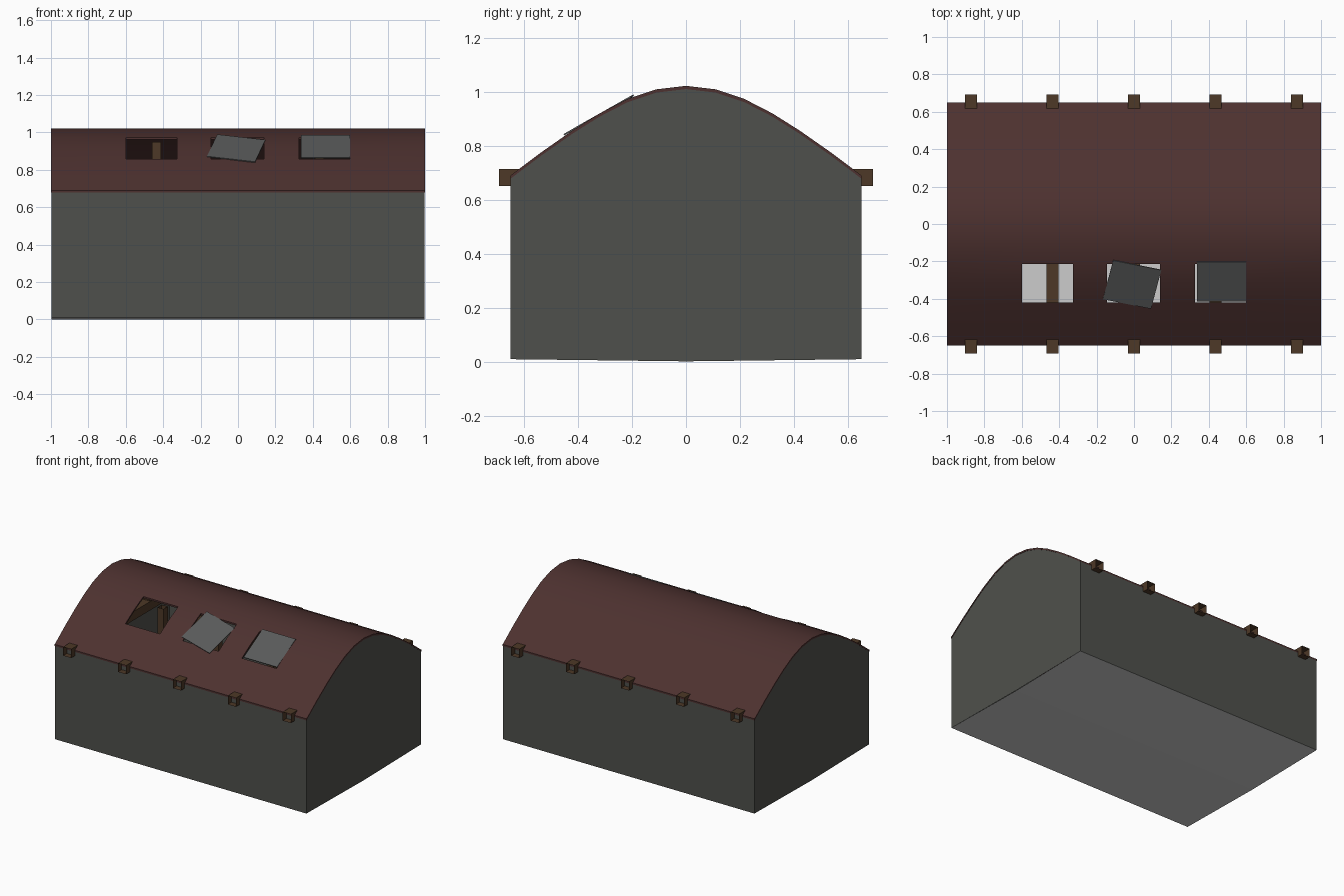
import bpy, bmesh, math
from mathutils import Matrix, Vector

if "Cube" in bpy.data.objects:
    bpy.data.objects.remove(bpy.data.objects["Cube"])


def material(name, rgb):
    m = bpy.data.materials.new(name)
    m.diffuse_color = (*rgb, 1)
    m.use_nodes = True
    m.node_tree.nodes["Principled BSDF"].inputs["Base Color"].default_value = m.diffuse_color
    return m


WALL = material("wall_paint", (0.078, 0.081, 0.072))
ROOF = material("roof_red", (0.075, 0.031, 0.029))
WOOD = material("timber", (0.075, 0.040, 0.020))
PANEL = material("panel_grey", (0.10, 0.103, 0.103))
FLOOR = material("floor_grey", (0.52, 0.52, 0.52))


def link(name, bm, mat):
    me = bpy.data.meshes.new(name)
    bm.to_mesh(me)
    bm.free()
    me.materials.append(mat)
    ob = bpy.data.objects.new(name, me)
    bpy.context.collection.objects.link(ob)
    return ob


def grid(verts, faces):
    bm = bmesh.new()
    vs = [bm.verts.new(v) for v in verts]
    for f in faces:
        bm.faces.new([vs[i] for i in f])
    return bm


def box(name, center, size, mat, rot=Matrix.Identity(4), open_axis=None):
    """Box; open_axis drops both end faces along that axis."""
    bm = bmesh.new()
    bmesh.ops.create_cube(bm, size=1)
    bm.normal_update()
    if open_axis is not None:
        ends = [f for f in bm.faces if abs(f.normal[open_axis]) > 0.9]
        bmesh.ops.delete(bm, geom=ends, context='FACES_ONLY')
    bm.transform(Matrix.Translation(center) @ rot @ Matrix.Diagonal((*size, 1)))
    return link(name, bm, mat)


# Roof cross-section (y, z), mirrored about the ridge
half = [(0.65, 0.69), (0.54, 0.773), (0.42, 0.857), (0.32, 0.92),
        (0.215, 0.974), (0.11, 1.009)]
profile = [(-y, z) for y, z in half] + [(0, 1.022)] + half[::-1]

# Roof shell: grid with three skylight openings on the front slope
xs = [-1, -0.6, -0.325, -0.145, 0.14, 0.325, 0.6, 1]
n = len(profile)
faces = []
for i in range(len(xs) - 1):
    for j in range(n - 1):
        if i in (1, 3, 5) and j in (2, 3):
            continue
        a = i * n + j
        faces.append((a, a + n, a + n + 1, a + 1))
bm = grid([(x, y, z) for x in xs for y, z in profile], faces)
# drop unused vertices inside the openings, then thicken straight down
bmesh.ops.delete(bm, geom=[v for v in bm.verts if not v.link_faces], context='VERTS')
ext = bmesh.ops.extrude_face_region(bm, geom=bm.faces[:], use_keep_orig=True)
lower = [g for g in ext["geom"] if isinstance(g, bmesh.types.BMVert)]
bmesh.ops.translate(bm, vec=(0, 0, -0.012), verts=lower)
bmesh.ops.recalc_face_normals(bm, faces=bm.faces[:])
roof = link("roof", bm, ROOF)
bpy.context.view_layer.objects.active = roof
roof.select_set(True)
bpy.ops.object.shade_smooth_by_angle(angle=math.radians(30))
roof.select_set(False)

# Gable ends and long side walls
gable = [(y, z - 0.012) for y, z in profile] + [(0.65, 0.01), (0, 0.002), (-0.65, 0.01)]
for name, x in (("left_gable", -0.998), ("right_gable", 0.998)):
    order = list(range(len(gable)))
    link(name, grid([(x, y, z) for y, z in gable],
                    [order if x < 0 else order[::-1]]), WALL)
for name, s in (("front_wall", -1), ("back_wall", 1)):
    link(name, grid([(s * x, s * 0.65, z) for x, z in
                     ((0.998, 0.01), (-0.998, 0.01), (-0.998, 0.678), (0.998, 0.678))],
                    [(0, 1, 2, 3)]), WALL)

# Slightly dished floor
link("floor", grid([(x, y, z) for y, z in ((-0.65, 0.01), (0, 0), (0.65, 0.01))
                    for x in (-0.998, 0.998)],
                   [(0, 2, 3, 1), (2, 4, 5, 3)]), FLOOR)

# Roof trusses: hollow tie beams with two hollow posts each
for i in range(5):
    x = (i - 2) * 0.436
    box(f"tie_beam_{i + 1}", (x, 0, 0.682), (0.064, 1.385, 0.063), WOOD, open_axis=1)
    for side, s in (("front", -1), ("back", 1)):
        box(f"{side}_post_{i + 1}", (x, s * 0.232, 0.83), (0.048, 0.048, 0.24), WOOD,
            open_axis=2)

# Skylight panels lying on the front slope, one of them knocked askew
for name, center, turn in (("middle_panel", (-0.01, -0.323, 0.914), -13),
                           ("right_panel", (0.468, -0.308, 0.923), 0)):
    rot = (Matrix.Rotation(math.radians(29.5), 4, 'X')
           @ Matrix.Rotation(math.radians(turn), 4, 'Z'))
    box(name, Vector(center), (0.264, 0.244, 0.006), PANEL, rot)
